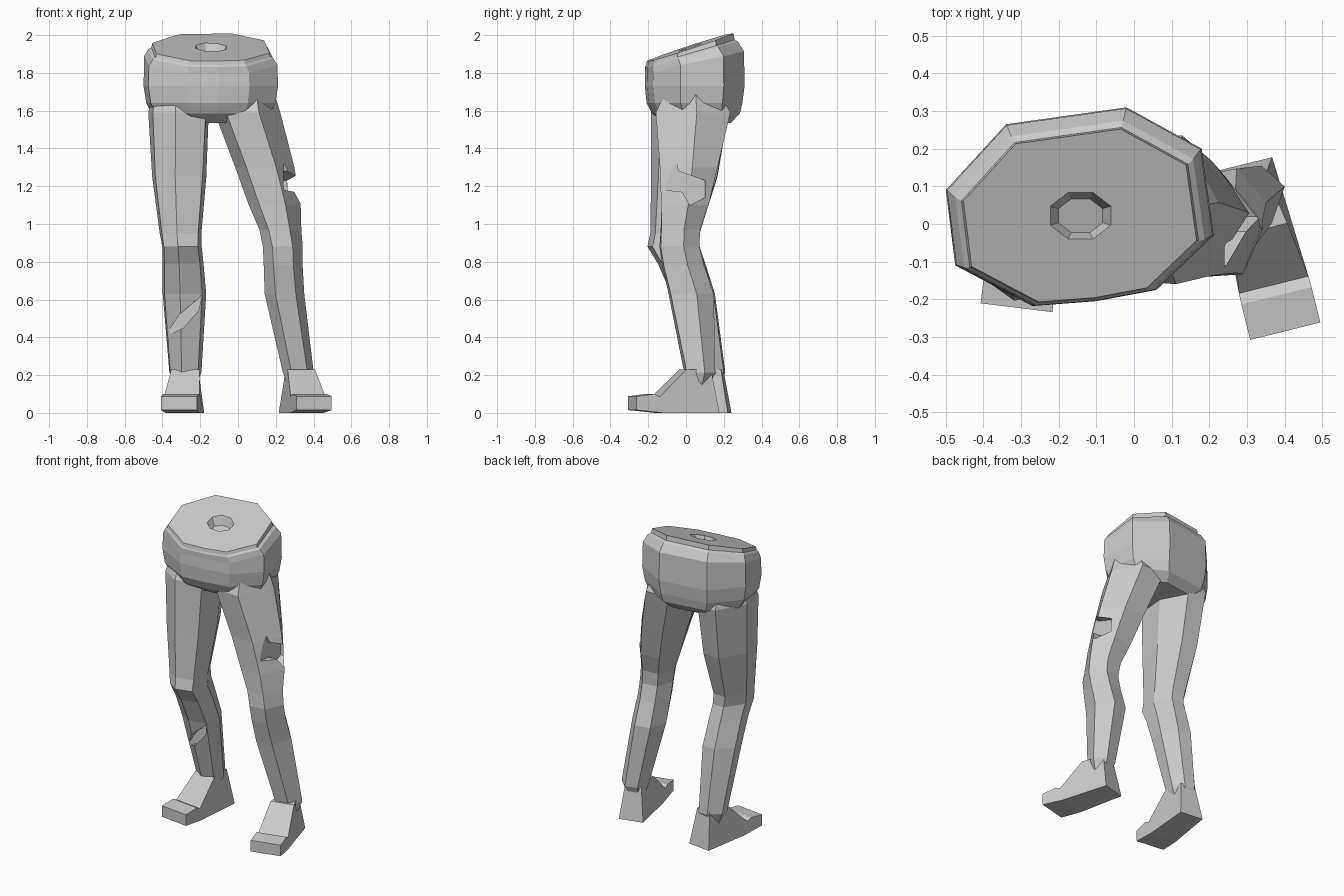
import bpy, bmesh
from math import sin, cos, pi, radians
from mathutils import Vector, Matrix

if "Cube" in bpy.data.objects:
    bpy.data.objects.remove(bpy.data.objects["Cube"])


def make(name, bm):
    bmesh.ops.recalc_face_normals(bm, faces=bm.faces)
    me = bpy.data.meshes.new(name)
    bm.to_mesh(me)
    bm.free()
    ob = bpy.data.objects.new(name, me)
    bpy.context.collection.objects.link(ob)
    return ob


def loft(name, rings):
    """Skin equal-length closed rings and cap both ends."""
    bm = bmesh.new()
    vs = [[bm.verts.new(p) for p in r] for r in rings]
    n = len(rings[0])
    for a, b in zip(vs, vs[1:]):
        for i in range(n):
            j = (i + 1) % n
            bm.faces.new((a[i], a[j], b[j], b[i]))
    bm.faces.new(vs[0])
    bm.faces.new(vs[-1])
    return make(name, bm)


def boolean(ob, other, op):
    mod = ob.modifiers.new(op, 'BOOLEAN')
    mod.operation, mod.solver, mod.object = op, 'EXACT', other
    bpy.context.view_layer.update()
    dg = bpy.context.evaluated_depsgraph_get()
    me = bpy.data.meshes.new_from_object(ob.evaluated_get(dg))
    ob.modifiers.clear()
    ob.data = me
    bpy.data.objects.remove(other)


# Leg cross-sections, starting at the outer corner and going round the front
RIGHT = [(1, 0.1), (0.35, -1), (-0.65, -0.92), (-1, 0), (-0.5, 1), (0.45, 1)]
LEFT = [(1, 0.1), (0.85, -0.65), (0.1, -1), (-0.9, -0.75), (-1, 0.2), (-0.45, 1), (0.35, 1)]


def leg(name, side, section, rows):
    rings = []
    for cx, z, w, yf, yb, yaw in rows:
        m = Matrix.Rotation(radians(yaw), 3, 'Z')
        c, d = Vector((cx, (yf + yb) / 2, z)), (yb - yf) / 2
        rings.append([c + m @ Vector((side * x * w, y * d, 0)) for x, y in section])
    return loft(name, rings)


# Foot side profile: local y, z, half width
FOOT = [(-0.07, 0.23, 0.075), (-0.22, 0.085, 0.095), (-0.25, 0.1, 0.096),
        (-0.347, 0.088, 0.096), (-0.347, 0.015, 0.096), (-0.2, 0, 0.09),
        (0.11, 0, 0.078), (0.07, 0.23, 0.05)]


def foot(name, cx, cy, yaw):
    m = Matrix.Translation((cx, cy, 0)) @ Matrix.Rotation(radians(yaw), 4, 'Z')
    return loft(name, [[m @ Vector((s * w, y, z)) for y, z, w in FOOT] for s in (-1, 1)])


# Pelvis with sloping waist rim and a socket in the top
HIP = [(-0.5, 0.09), (-0.34, 0.265), (-0.02, 0.31), (0.18, 0.2), (0.212, -0.03),
       (0.06, -0.175), (-0.1, -0.205), (-0.27, -0.218), (-0.475, -0.11)]
MID = Vector((-0.14, 0.02))


def waist(x, y):
    return 1.918 + 0.33 * y - 0.03 * x


def hip_ring(scale, drop=None, z=None, dy=0):
    out = []
    for p in HIP:
        q = MID + (Vector(p) - MID) * scale
        top = waist(*q) - (drop or 0) * (1 + 2.5 * max(0, q.y))
        out.append(Vector((q.x, q.y + dy, top if z is None else z)))
    return out


pelvis = loft("trousers", [
    hip_ring(0.66, z=1.535, dy=0.025), hip_ring(0.88, z=1.585, dy=0.01),
    hip_ring(0.96, z=1.64), hip_ring(1.0, z=1.73),
    hip_ring(0.99, 0.06), hip_ring(0.93, 0.028, dy=-0.015), hip_ring(0.885, 0.02, dy=-0.02),
    hip_ring(0.87, 0.0, dy=-0.02), hip_ring(0.85, 0.0, dy=-0.02)])


def socket_ring(r, dz):
    pts = []
    for i in range(8):
        a = (i + 0.5) * pi / 4
        x, y = -0.142 + 0.085 * r * cos(a), 0.022 + 0.065 * r * sin(a)
        pts.append(Vector((x, y, waist(x, y) + dz)))
    return pts


socket = loft("socket_cutter", [socket_ring(0.75, -0.045), socket_ring(1.2, 0.04)])

# Legs: centre x, z, half width, front y, back y, yaw
right_leg = leg("right_leg", 1, RIGHT, [
    (0.04, 1.76, 0.13, -0.08, 0.15, 0), (0.05, 1.59, 0.174, -0.16, 0.235, 0),
    (0.142, 1.3, 0.157, -0.14, 0.165, 2), (0.195, 1.1, 0.138, -0.135, 0.115, 4),
    (0.225, 0.97, 0.112, -0.135, 0.07, 6), (0.238, 0.88, 0.107, -0.14, 0.065, 8),
    (0.24, 0.78, 0.105, -0.125, 0.09, 9), (0.247, 0.63, 0.108, -0.09, 0.14, 11),
    (0.32, 0.215, 0.085, -0.005, 0.148, 14), (0.318, 0.1, 0.04, 0.02, 0.1, 14)])
left_leg = leg("left_leg", -1, LEFT, [
    (-0.32, 1.76, 0.12, -0.1, 0.15, 0), (-0.315, 1.59, 0.16, -0.185, 0.225, 0),
    (-0.312, 1.25, 0.143, -0.185, 0.165, -2), (-0.305, 0.95, 0.11, -0.19, 0.07, -3),
    (-0.298, 0.88, 0.104, -0.205, 0.07, -4), (-0.292, 0.79, 0.108, -0.15, 0.1, -4),
    (-0.285, 0.63, 0.115, -0.08, 0.15, -5), (-0.28, 0.215, 0.085, 0.04, 0.205, -7),
    (-0.278, 0.1, 0.04, 0.08, 0.16, -7)])

# Tears: outer right thigh and front of left shin
thigh_tear = [(-0.12, 1.3), (-0.05, 1.32), (-0.04, 1.28), (0.1, 1.23),
              (0.1, 1.14), (0.02, 1.1), (-0.02, 1.17), (-0.11, 1.18)]
shin_tear = [(-0.19, 0.62), (-0.31, 0.52), (-0.39, 0.4), (-0.29, 0.45), (-0.21, 0.54)]
thigh_cutter = loft("thigh_tear_cutter",
                    [[Vector((x, y, z)) for y, z in thigh_tear] for x in (0.24, 0.5)])
shin_cutter = loft("shin_tear_cutter",
                   [[Vector((x, y, z)) for x, z in shin_tear] for y in (-0.4, 0.015)])
boolean(right_leg, thigh_cutter, 'DIFFERENCE')
boolean(left_leg, shin_cutter, 'DIFFERENCE')

# Join everything into one closed skin
boolean(pelvis, socket, 'DIFFERENCE')
for part in (right_leg, left_leg, foot("right_foot", 0.318, 0.052, 14),
             foot("left_foot", -0.27, 0.122, -7)):
    boolean(pelvis, part, 'UNION')
